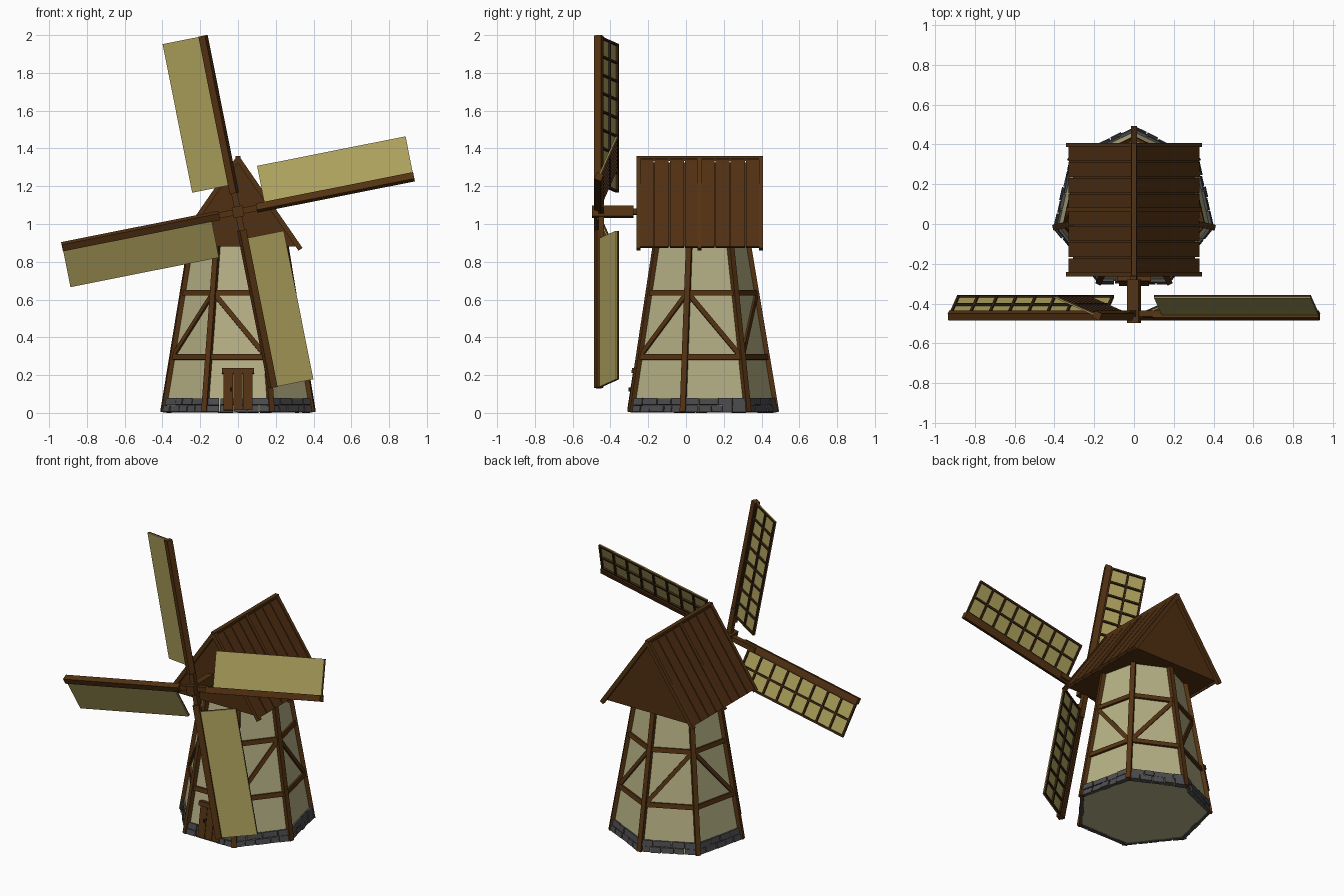
import bpy, bmesh, math, random
from mathutils import Vector

if "Cube" in bpy.data.objects:
    bpy.data.objects.remove(bpy.data.objects["Cube"])

random.seed(4)


def mat(name, r, g, b):
    m = bpy.data.materials.new(name)
    m.diffuse_color = (r, g, b, 1)
    m.use_nodes = True
    m.node_tree.nodes["Principled BSDF"].inputs["Base Color"].default_value = m.diffuse_color
    return m


PLASTER = mat("cream plaster", 0.47, 0.44, 0.235)
TIMBER = mat("brown timber", 0.088, 0.032, 0.006)
ROOF = mat("roof boards", 0.080, 0.029, 0.006)
DARK = mat("dark lattice wood", 0.042, 0.018, 0.006)
CLOTH = mat("sail cloth", 0.41, 0.35, 0.105)
STONE = mat("grey stone", 0.075, 0.075, 0.08)
IRON = mat("dark joint", 0.022, 0.012, 0.006)


def bar(bm, p, q, w, d, n):
    """Box from p to q, depth d along n and width w across it."""
    p, q, n = Vector(p), Vector(q), Vector(n)
    ax = (q - p).normalized()
    n = (n - ax * n.dot(ax)).normalized()
    s = ax.cross(n)
    ends = [[bm.verts.new(e + s * w / 2 * a + n * d / 2 * b)
             for a, b in ((-1, -1), (1, -1), (1, 1), (-1, 1))] for e in (p, q)]
    a, b = ends
    bm.faces.new(a[::-1])
    bm.faces.new(b)
    for i in range(4):
        j = (i + 1) % 4
        bm.faces.new((a[i], a[j], b[j], b[i]))


def loft(bm, a, b):
    """Closed solid between two matching outlines."""
    a = [bm.verts.new(v) for v in a]
    b = [bm.verts.new(v) for v in b]
    bm.faces.new(a)
    bm.faces.new(b)
    for i in range(len(a)):
        j = (i + 1) % len(a)
        bm.faces.new((a[i], a[j], b[j], b[i]))


def finish(bm, name, material):
    bmesh.ops.recalc_face_normals(bm, faces=bm.faces)
    me = bpy.data.meshes.new(name)
    bm.to_mesh(me)
    bm.free()
    me.materials.append(material)
    ob = bpy.data.objects.new(name, me)
    bpy.context.collection.objects.link(ob)
    return ob


# Seven-sided tapering tower
N, CY = 7, 0.074


def corner(i, z, off=0.0):
    a = math.pi / 2 + math.tau * i / N
    r = 0.402 - 0.168 * z + off
    return Vector((r * math.cos(a), CY + r * math.sin(a), z))


def normal(i):
    a = math.pi / 2 + math.tau * (i + 0.5) / N
    return Vector((math.cos(a), math.sin(a), 0.152)).normalized()


def on_face(i, t, z, off=0.0):
    return corner(i, z).lerp(corner(i + 1, z), t) + normal(i) * off


bm = bmesh.new()
loft(bm, [corner(i, 0.006) for i in range(N)], [corner(i, 0.9) for i in range(N)])
finish(bm, "tower_walls", PLASTER)

# Corner posts, rails and zigzag braces
bm = bmesh.new()
for i in range(N):
    out = corner(i, 0) - Vector((0, CY, 0))
    bar(bm, corner(i, 0.004, 0.003), corner(i, 0.89, 0.003), 0.03, 0.03, out)
finish(bm, "corner_posts", TIMBER)

bm = bmesh.new()
for i in range(N):
    for z in (0.295, 0.635):
        bar(bm, on_face(i, 0, z, 0.003), on_face(i, 1, z, 0.003), 0.03, 0.02, normal(i))
finish(bm, "wall_rails", TIMBER)

bm = bmesh.new()
rises = (1, 0, 1, 0, 1, 0, 1)  # brace climbs towards the next corner or away
for i in range(N):
    z0, z1 = (0.305, 0.625) if rises[i] else (0.625, 0.305)
    bar(bm, on_face(i, 0.03, z0, 0.003), on_face(i, 0.97, z1, 0.003), 0.026, 0.016, normal(i))
finish(bm, "wall_braces", TIMBER)

# Two courses of rough stones round the foot
bm = bmesh.new()
for i in range(N):
    for row in range(2):
        n = 5 - row
        cuts = [0.0] + [(k + random.uniform(-0.22, 0.22)) / n for k in range(1, n)] + [1.0]
        for t0, t1 in zip(cuts, cuts[1:]):
            z = 0.021 + 0.038 * row
            depth = random.uniform(0.018, 0.034)
            bar(bm, on_face(i, t0 + 0.008, z), on_face(i, t1 - 0.008, z),
                0.037 + random.uniform(-0.004, 0.001), depth, normal(i))
finish(bm, "stone_footing", STONE)

# Door with planks, lintel and handle, on the front face (3)
bm = bmesh.new()
for k in range(3):
    x = -0.051 + k * 0.051
    t = 0.5 + x / 0.34
    bar(bm, on_face(3, t, 0.012, 0.01), on_face(3, 0.5 + x / 0.318, 0.21, 0.01), 0.049, 0.03, normal(3))
finish(bm, "door", TIMBER)
bm = bmesh.new()
bar(bm, on_face(3, 0.5, 0.22, 0.012) - Vector((0.085, 0, 0)),
    on_face(3, 0.5, 0.22, 0.012) + Vector((0.085, 0, 0)), 0.028, 0.042, normal(3))
finish(bm, "door_lintel", TIMBER)
bm = bmesh.new()
h = on_face(3, 0.39, 0.11, 0.027)
bar(bm, h, h + Vector((0, 0, 0.02)), 0.01, 0.012, normal(3))
finish(bm, "door_handle", IRON)

# Gabled cap
Y0, Y1 = -0.25, 0.395
bm = bmesh.new()
loft(bm, [(-0.306, Y0 + 0.01, 0.882), (0.306, Y0 + 0.01, 0.882), (0, Y0 + 0.01, 1.325)],
     [(-0.306, Y1 - 0.01, 0.882), (0.306, Y1 - 0.01, 0.882), (0, Y1 - 0.01, 1.325)])
finish(bm, "cap_body", ROOF)

bm = bmesh.new()
pw = (Y1 - Y0) / 8
for s in (-1, 1):
    nrm = Vector((0.82 * s, 0, 0.57))
    for k in range(8):
        y = Y0 + pw * (k + 0.5)
        bar(bm, Vector((0, y, 1.355)) - nrm * 0.009, Vector((0.33 * s, y, 0.882)) - nrm * 0.009,
            pw - 0.006, 0.018, nrm)
finish(bm, "roof_planks", ROOF)

bm = bmesh.new()
for s in (-1, 1):
    for y in (Y0 - 0.002, 0.072, Y1 + 0.002):
        bar(bm, (0, y, 1.345), (0.331 * s, y, 0.866), 0.022, 0.026, (0.82 * s, 0, 0.57))
finish(bm, "roof_rafters", TIMBER)
bm = bmesh.new()
bar(bm, (0, Y0 - 0.012, 1.347), (0, Y1 + 0.012, 1.347), 0.026, 0.026, (0, 0, 1))
finish(bm, "ridge_beam", TIMBER)

# Wind shaft and sails, all turned by the same angle
HZ, TURN, PITCH = 1.065, math.radians(11.25), math.radians(23.5)
radial = [Vector((math.cos(TURN + k * math.pi / 2), 0, math.sin(TURN + k * math.pi / 2)))
          for k in range(4)]
bm = bmesh.new()
bar(bm, (0, -0.497, HZ), (0, -0.278, HZ), 0.058, 0.058, radial[0])
bar(bm, (0, -0.29, HZ), (0, -0.2, HZ), 0.03, 0.03, radial[0])
finish(bm, "wind_shaft", TIMBER)

for k in range(4):
    r, side = radial[k], radial[(k + 1) % 4]
    axis = Vector((0, -0.461, HZ))
    u = side * math.cos(PITCH) + Vector((0, math.sin(PITCH), 0))   # across the sail
    back = Vector((0, math.cos(PITCH), 0)) - side * math.sin(PITCH)

    def at(a, c, b=0.0):
        return axis + r * a + u * c + back * b

    bm = bmesh.new()
    bar(bm, at(0.1, 0), at(0.95, 0), 0.038, 0.038, back)
    bar(bm, axis + Vector((0, 0.012, 0)), axis + Vector((0, 0.012, 0)) + r * 0.2,
        0.032, 0.03, (0, 1, 0))
    finish(bm, "sail_arm_%d" % (k + 1), TIMBER)

    # Cloth faces the front, lattice behind it
    L0, L1, W0, W1 = 0.146, 0.948, 0.012, 0.236
    bm = bmesh.new()
    wm = (W0 + W1) / 2
    bar(bm, at(L0, wm, -0.002), at(L1, wm, -0.002), W1 - W0, 0.006, back)
    finish(bm, "sail_cloth_%d" % (k + 1), CLOTH)
    bm = bmesh.new()
    for c in (W0 + 0.012, 0.128, W1 - 0.005):
        bar(bm, at(L0, c, 0.006), at(L1, c, 0.006), 0.012, 0.011, back)
    for j in range(9):
        a = L0 + 0.006 + (L1 - L0 - 0.012) * j / 8
        bar(bm, at(a, W0, 0.006), at(a, W1, 0.006), 0.012, 0.01, back)
    finish(bm, "sail_lattice_%d" % (k + 1), DARK)
